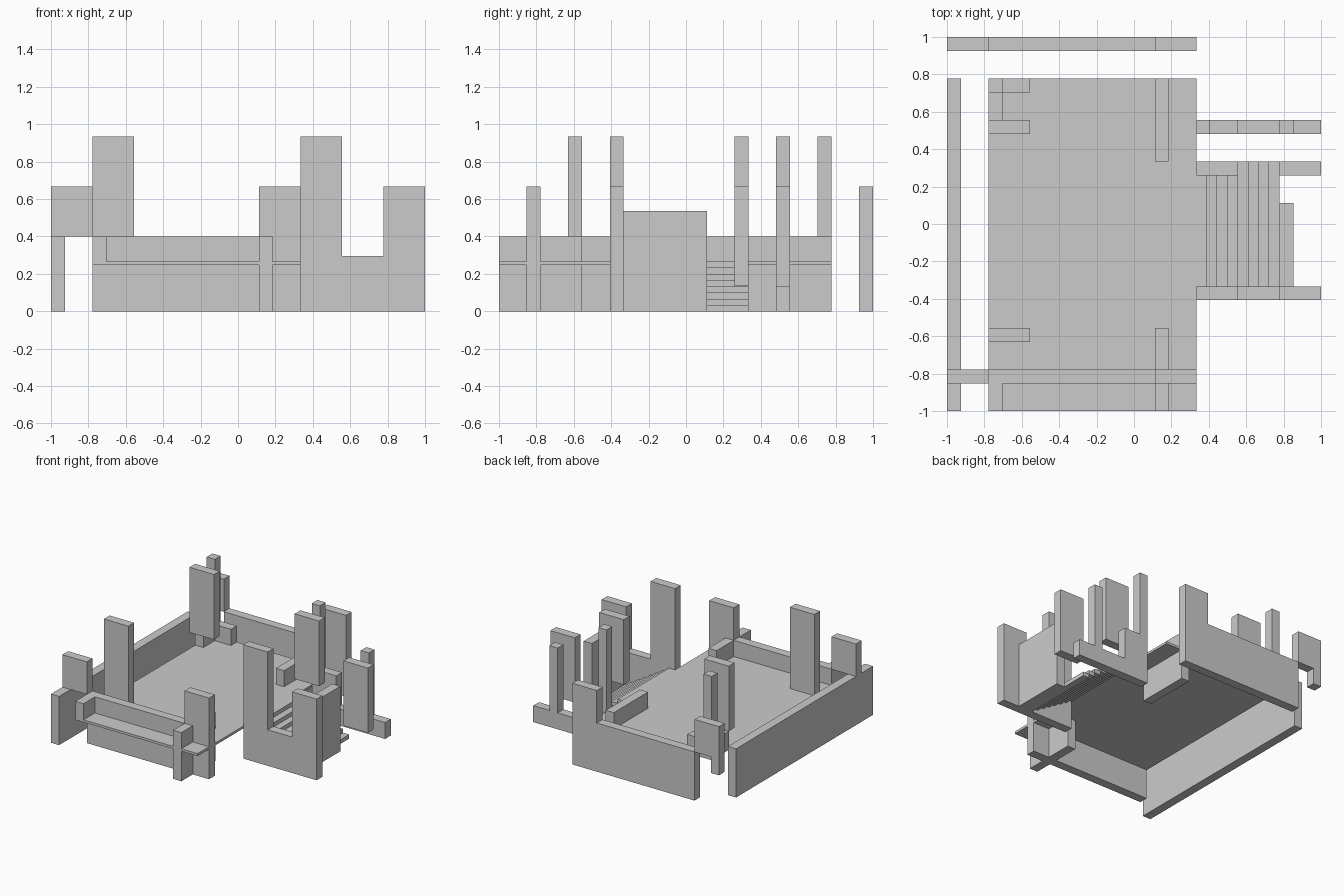
import bpy

if "Cube" in bpy.data.objects:
    bpy.data.objects.remove(bpy.data.objects["Cube"])

U = 1 / 27          # plan grid
W = 2 * U           # wall thickness
FLOOR, SILL, MID, TOP = 0.267, 0.4, 0.667, 0.935


def prism(name, profile, y0, y1):
    """Extrude an (x, z) outline along y from y0 to y1."""
    n = len(profile)
    verts = [(x, y0, z) for x, z in profile] + [(x, y1, z) for x, z in profile]
    faces = [tuple(range(n)), tuple(range(2 * n - 1, n - 1, -1))]
    faces += [(i, i + n, (i + 1) % n + n, (i + 1) % n) for i in range(n)]
    mesh = bpy.data.meshes.new(name)
    mesh.from_pydata(verts, [], faces)
    mesh.update()
    ob = bpy.data.objects.new(name, mesh)
    bpy.context.collection.objects.link(ob)
    return ob


def box(name, x0, x1, y0, y1, z0, z1):
    return prism(name, [(x0, z0), (x1, z0), (x1, z1), (x0, z1)], y0, y1)


XL, XI, XR = -1.0, -21 * U, 9 * U     # outer left, floor left, floor right
YB = 21 * U                           # floor back edge
FRONT = -23 * U                       # front wall outer face

# Floor slab
box("floor", XI, XR, -1, YB, 0.247, FLOOR)

# Long left parapet
box("left_wall", XL, XL + W, -1, YB, 0, SILL)

# Front and back walls: low wall rising to a pier at the right, lintel at the left
for side, y in (("front", FRONT), ("back", 1 - W)):
    prism(side + "_wall", [(XI, 0), (XR, 0), (XR, MID), (3 * U, MID),
                           (3 * U, SILL), (XI, SILL)], y, y + W)
    box(side + "_lintel", XL, XI, y, y + W, SILL, MID)
box("back_lintel_leg", XL, XL + W, 1 - W, 1, FLOOR, SILL)

# Balcony ends in front of the front wall
box("balcony_end", XI, XI + W, -1, FRONT, FLOOR, SILL)
box("balcony_post", 3 * U, 5 * U, -1, FRONT, 0, SILL)

# Inner low walls near the right edge of the floor
box("inner_wall_front", 3 * U, 5 * U, -21 * U, -15 * U, 0, SILL)
box("inner_wall_back", 3 * U, 5 * U, 9 * U, YB, 0, SILL)

# Tall panels along the left of the floor
box("left_panel_front", XI, -15 * U, -17 * U, -15 * U, FLOOR, TOP)
box("left_panel_back", XI, -15 * U, 13 * U, 15 * U, SILL, TOP)
prism("left_corner_pier", [(XI, FLOOR), (-15 * U, FLOOR), (-15 * U, SILL),
                           (XI + W, SILL), (XI + W, TOP), (XI, TOP)], YB - W, YB)
box("left_corner_return", XI, XI + W, 15 * U, YB - W, FLOOR, SILL)

# Stairwell front wall with window gap
prism("stair_front_wall", [(XR, 0), (1, 0), (1, MID), (21 * U, MID), (21 * U, 0.296),
                           (15 * U, 0.296), (15 * U, TOP), (XR, TOP)], -11 * U, -9 * U)

# Stairwell end wall
box("stair_end_wall", 21 * U, 23 * U, -9 * U, 3 * U, 0, 0.535)

# Hanging panels beside the stairs
box("stair_panel_tall", XR, 15 * U, 7 * U, 9 * U, SILL, TOP)
box("stair_panel_low", 21 * U, 1, 7 * U, 9 * U, 0.135, MID)

# Stairwell back wall with two thin posts
prism("stair_back_wall", [(XR, 0), (1, 0), (1, 0.135), (23 * U, 0.135), (23 * U, MID),
                          (21 * U, MID), (21 * U, 0.135), (15 * U, 0.135), (15 * U, SILL),
                          (11 * U, SILL), (11 * U, TOP), (XR, TOP)], 13 * U, 15 * U)

# Stair treads going down to the right
run, rise = 1.5 * U, FLOOR / 8
for k in range(8):
    x, z = XR + k * run, FLOOR - k * rise
    box(f"stair_tread_{k + 1}", x, x + run, -9 * U, 9 * U, z - rise, z)
